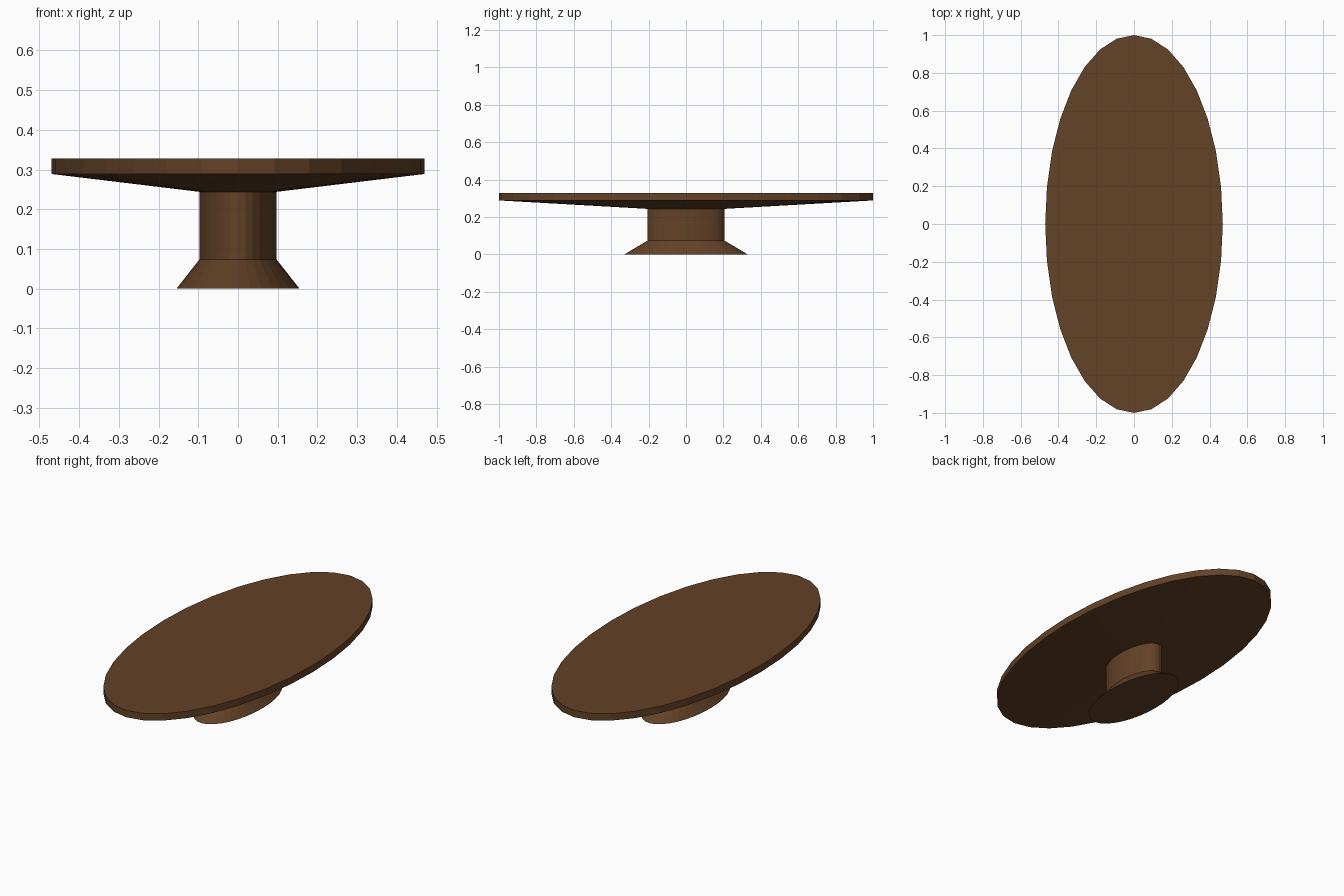
import bpy
import bmesh
from math import sin, cos, tau

SIDES = 32
X_RATIO = 0.47  # oval width relative to its length

cube = bpy.data.objects.get("Cube")
if cube:
    bpy.data.objects.remove(cube, do_unlink=True)

wood = bpy.data.materials.new("dark_brown_wood")
wood.use_nodes = True
brown = (0.125, 0.054, 0.02, 1)
wood.diffuse_color = brown
wood.node_tree.nodes["Principled BSDF"].inputs["Base Color"].default_value = brown


def oval_part(name, profile, cap_bottom=False, cap_top=False):
    """Sweep a (half length, height) profile around an oval."""
    bm = bmesh.new()
    rings = []
    for radius, z in profile:
        rings.append([bm.verts.new((X_RATIO * radius * sin(tau * i / SIDES),
                                    -radius * cos(tau * i / SIDES), z))
                      for i in range(SIDES)])
    for low, high in zip(rings, rings[1:]):
        for i in range(SIDES):
            j = (i + 1) % SIDES
            bm.faces.new((low[i], low[j], high[j], high[i]))
    if cap_bottom:
        bm.faces.new(rings[0][::-1])
    if cap_top:
        bm.faces.new(rings[-1])
    mesh = bpy.data.meshes.new(name)
    bm.to_mesh(mesh)
    bm.free()
    mesh.materials.append(wood)
    obj = bpy.data.objects.new(name, mesh)
    bpy.context.collection.objects.link(obj)
    return obj


# Flared foot, straight column and top with a tapered underside
oval_part("foot", [(0.33, 0), (0.206, 0.074)], cap_bottom=True)
oval_part("column", [(0.206, 0.074), (0.206, 0.244)])
oval_part("table_top", [(0.206, 0.244), (1, 0.289), (1, 0.328)], cap_top=True)
